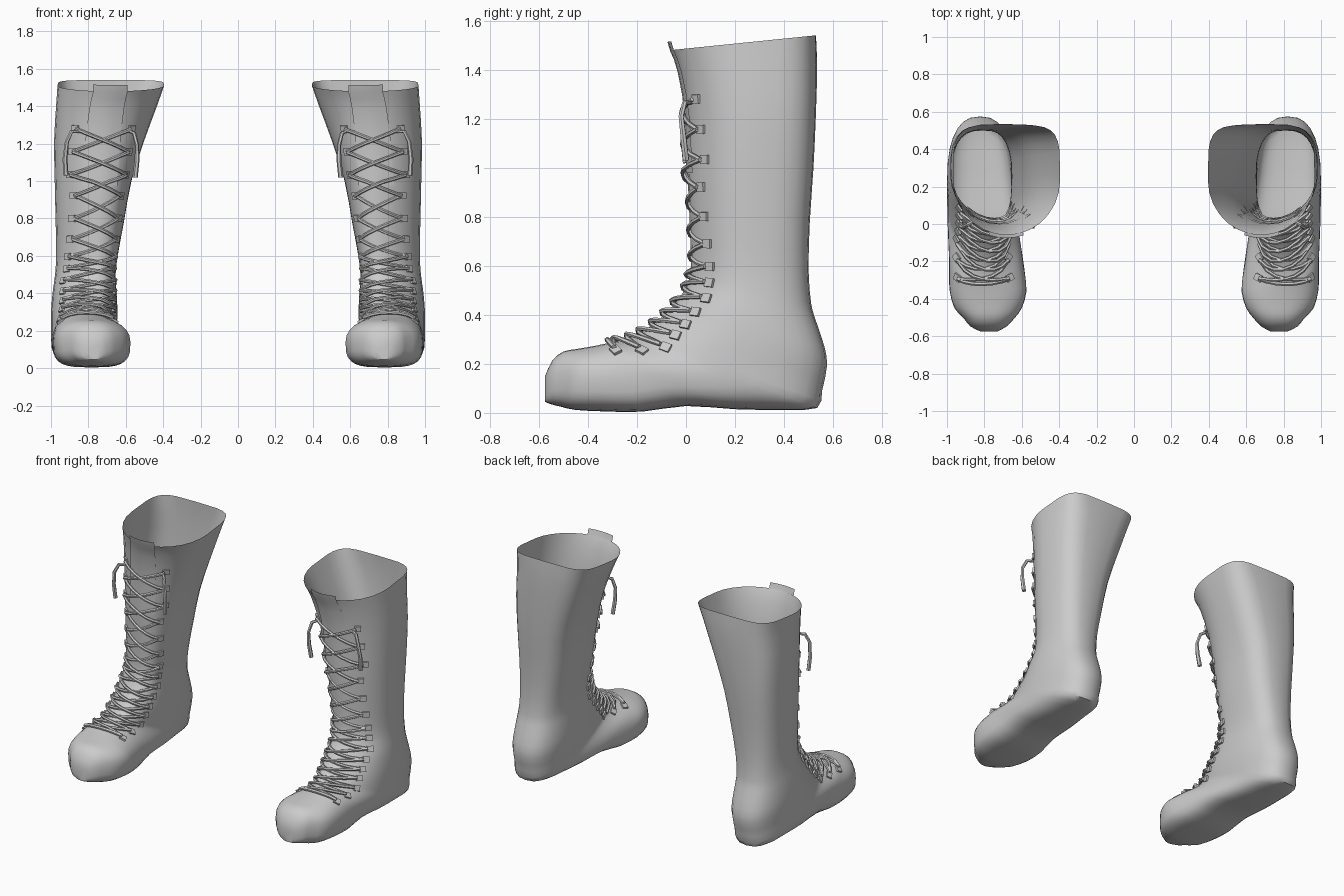
import bpy, bmesh, math
from mathutils import Vector, Matrix

if "Cube" in bpy.data.objects:
    bpy.data.objects.remove(bpy.data.objects["Cube"])

grey = bpy.data.materials.new("boot grey")
grey.use_nodes = True
grey.diffuse_color = (0.6, 0.6, 0.6, 1)
grey.node_tree.nodes["Principled BSDF"].inputs["Base Color"].default_value = (0.6, 0.6, 0.6, 1)

# Sections from cuff to toe: front y, z, back y, z, inner x, outer x
RINGS = [
    (-.06, 1.48, .53, 1.54, .395, .965),
    (-.03, 1.40, .535, 1.42, .43, .972),
    (.0, 1.22, .53, 1.22, .50, .983),
    (.005, 1.0, .52, 1.0, .57, .98),
    (.015, .78, .505, .78, .61, .975),
    (.02, .60, .50, .58, .645, .972),
    (.005, .52, .51, .45, .655, .98),
    (-.05, .44, .525, .39, .65, .99),
    (-.10, .39, .565, .27, .645, .998),
    (-.15, .35, .575, .19, .645, 1.0),
    (-.19, .325, .555, .09, .65, 1.0),
    (-.22, .31, .535, .02, .655, 1.0),
    (-.25, .30, .40, .012, .645, .998),
    (-.28, .292, .20, .015, .625, .995),
    (-.31, .287, .0, .028, .605, .99),
    (-.34, .28, -.18, .005, .585, .99),
    (-.39, .27, -.33, .006, .575, .985),
    (-.45, .26, -.45, .012, .60, .96),
    (-.50, .25, -.51, .025, .64, .91),
    (-.545, .215, -.55, .035, .68, .875),
    (-.575, .15, -.575, .045, .73, .82),
]
# Rules along the boot: x of the front ridge, front and back roundness
RIDGE = [(0, .68), (2, .72), (5, .75), (9, .775), (14, .815), (17, .785), (20, .775)]
FRONT = [(0, 1.0), (14, .9), (20, .8)]
BACK = [(0, .42), (1, .55), (3, .65), (6, .8), (10, .8), (15, .58), (20, .7)]
LAST = len(RINGS) - 1


def along(table, v):
    for (a, p), (b, q) in zip(table, table[1:]):
        if v <= b:
            return p + (q - p) * max(0, v - a) / (b - a)
    return table[-1][1]


def section(v):
    """Smoothly blended section at position v."""
    i = min(int(v), LAST - 1)
    t = v - i
    a, b, c, d = (RINGS[min(max(k, 0), LAST)] for k in range(i - 1, i + 3))
    return [.5 * (2 * q + (r - p) * t + (2 * p - 5 * q + 4 * r - s) * t * t
                  + (3 * q - p - 3 * r + s) * t ** 3) for p, q, r, s in zip(a, b, c, d)]


def surf(v, ang):
    """Point on the boot; angle 0 is the front ridge, positive is outward."""
    fy, fz, by, bz, x0, x1 = section(v)
    c, s = math.cos(ang), math.sin(ang)
    p = along(FRONT if c > 0 else BACK, v)
    cx, hx = (x0 + x1) / 2, (x1 - x0) / 2
    x = cx + hx * math.copysign(abs(s) ** p, s)
    x += (along(RIDGE, v) - cx) * max(c, 0) ** 2
    k = (1 - math.copysign(abs(c) ** p, c)) / 2
    return Vector((x, fy + (by - fy) * k, fz + (bz - fz) * k))


def frame(v, off):
    """Point, outward normal and side direction at x offset off from the ridge."""
    _, _, _, _, x0, x1 = section(v)
    a = math.asin(max(-.95, min(.95, off / ((x1 - x0) / 2))))
    p = surf(v, a)
    side = (surf(v, a + .05) - surf(v, a - .05)).normalized()
    down = (surf(v + .1, a) - surf(v - .1, a)).normalized()
    return p, side.cross(-down).normalized(), side


def make(name, bm, m, smooth=True):
    for vert in bm.verts:
        vert.co.x *= m
    if m < 0:
        bmesh.ops.reverse_faces(bm, faces=bm.faces)
    me = bpy.data.meshes.new(name)
    bm.to_mesh(me)
    bm.free()
    me.materials.append(grey)
    ob = bpy.data.objects.new(name, me)
    bpy.context.collection.objects.link(ob)
    if smooth:
        bpy.ops.object.select_all(action='DESELECT')
        ob.select_set(True)
        bpy.context.view_layer.objects.active = ob
        bpy.ops.object.shade_smooth_by_angle(angle=math.radians(50))
    return ob


def grid(bm, rows, closed):
    vs = [[bm.verts.new(p) for p in r] for r in rows]
    n = len(vs[0])
    for a, b in zip(vs, vs[1:]):
        for j in range(n if closed else n - 1):
            k = (j + 1) % n
            bm.faces.new((a[j], b[j], b[k], a[k]))
    return vs


def tube(bm, pts, radii, sides=6):
    """Round cord through the points, with closed ends."""
    rows = []
    for i, p in enumerate(pts):
        t = (pts[min(i + 1, len(pts) - 1)] - pts[max(i - 1, 0)]).normalized()
        u = t.cross(Vector((.1, 1, .2))).normalized()
        w = t.cross(u)
        rows.append([p + radii[i] * (u * math.cos(q) + w * math.sin(q))
                     for q in (2 * math.pi * j / sides for j in range(sides))])
    vs = grid(bm, rows, True)
    bm.faces.new(vs[0])
    bm.faces.new(vs[-1][::-1])


ROWS = [1.7, 2.3, 2.85, 3.35, 3.9, 4.45, 5.0, 5.7, 6.5, 7.3, 8.2, 9.2, 10.7, 12.5, 14.3]


def half(v):
    return .14 if v < 3 else .115 if v < 6 else .125


for m, word in ((1, "left"), (-1, "right")):
    # Shaft and foot in one open-topped skin
    bm = bmesh.new()
    n = 28
    vs = grid(bm, [[surf(i / 2, 2 * math.pi * j / n) for j in range(n)]
                   for i in range(2 * LAST + 1)], True)
    bm.faces.new(vs[-1])
    bmesh.ops.recalc_face_normals(bm, faces=bm.faces)
    make(word + "_boot_body", bm, m)

    # Tongue rising above the cuff
    bm = bmesh.new()
    rows = []
    for v in (0, .5, 1, 1.5, 2, 2.5, 3):
        fr = [frame(v + .1, o) for o in (-.09, -.045, 0, .045, .09)]
        rows.append([p + nn * .006 for p, nn, _ in fr])
    rows.insert(0, [p + Vector((0, -.012, .04)) for p in rows[0]])
    grid(bm, rows, False)
    make(word + "_tongue", bm, m)

    # Crossed laces
    bm = bmesh.new()
    for a, b in zip(ROWS, ROWS[1:]):
        lift = .002 if 3 < a < 5 else .014
        for s in (-1, 1):
            pts = []
            for k in range(7):
                t = k / 6
                v = a + (b - a) * t
                p, nn, _ = frame(v, s * half(v) * (1 - 2 * t))
                pts.append(p + nn * (lift + s * .005 * math.sin(math.pi * t)))
            tube(bm, pts, [.01] * 7)
    # Straight bottom lace
    pts = [p + nn * .014 for p, nn, _ in (frame(ROWS[-1], .125 * k / 3) for k in range(-3, 4))]
    tube(bm, pts, [.011] * 7)
    make(word + "_laces", bm, m)

    # Hanging lace ends
    bm = bmesh.new()
    for path in (((.85, .02, 1.265), (.89, -.005, 1.265), (.915, -.02, 1.21),
                  (.925, -.01, 1.12), (.92, .0, 1.03)),
                 ((.585, .03, 1.27), (.555, .0, 1.255), (.54, -.015, 1.19),
                  (.54, -.01, 1.11), (.55, .0, 1.02))):
        tube(bm, [Vector(p) for p in path], [.009, .011, .011, .013, .014])
    make(word + "_lace_ends", bm, m)

    # Eyelet tabs
    bm = bmesh.new()
    for v in ROWS:
        for s in (-1, 1):
            p, nn, side = frame(v, s * (half(v) + .008))
            mat = Matrix((side, nn.cross(side), nn)).transposed().to_4x4()
            mat.translation = p + nn * .004
            bmesh.ops.create_cube(bm, size=1, matrix=mat @ Matrix.Diagonal((.042, .036, .012, 1)))
    make(word + "_eyelet_tabs", bm, m, smooth=False)
